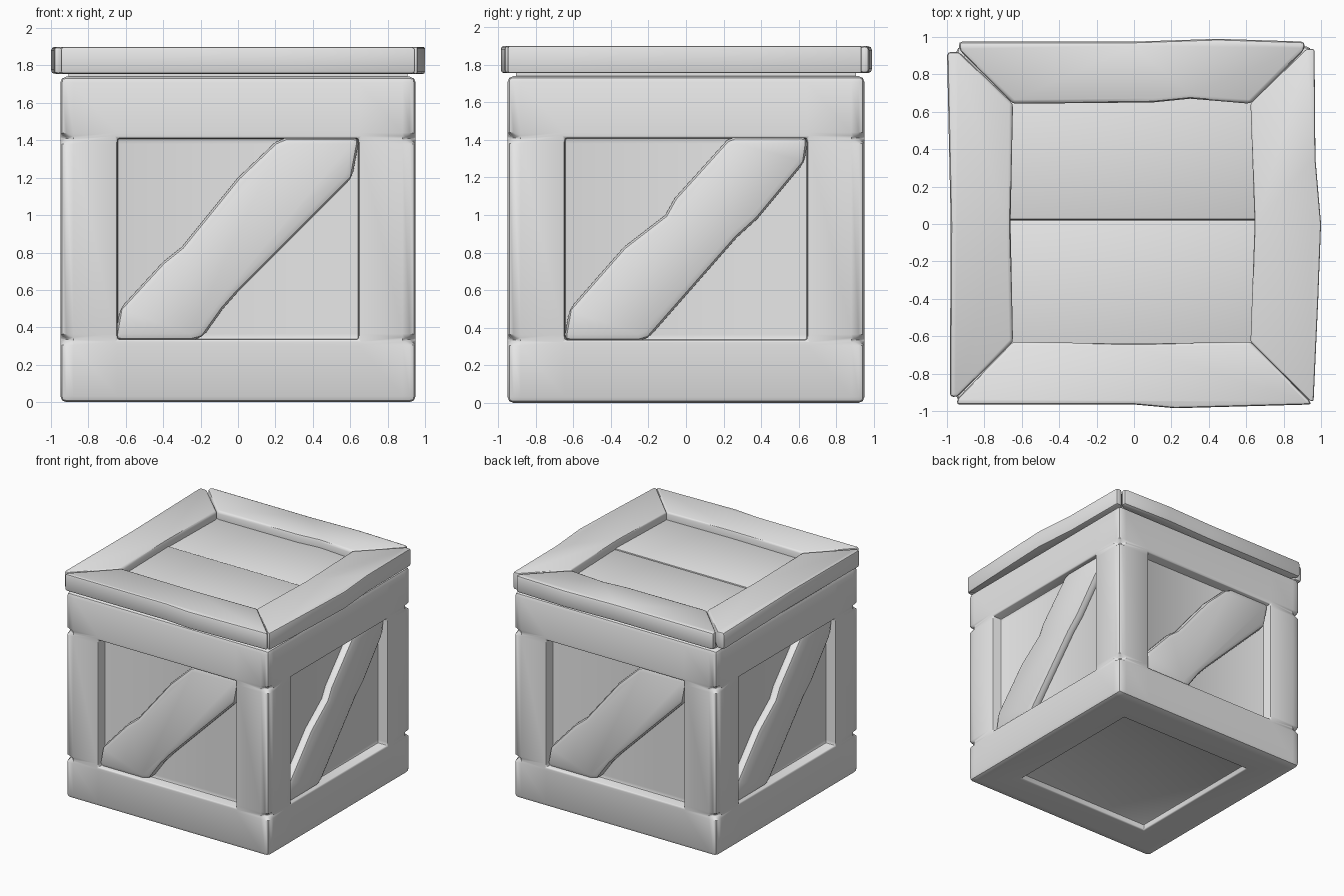
import bpy, bmesh, math
from mathutils import Vector, Matrix

if "Cube" in bpy.data.objects:
    bpy.data.objects.remove(bpy.data.objects["Cube"], do_unlink=True)

grey = bpy.data.materials.new("light grey")
grey.use_nodes = True
COLOR = (0.8, 0.8, 0.8, 1.0)
grey.diffuse_color = COLOR
for node in grey.node_tree.nodes:
    if node.type == 'BSDF_PRINCIPLED':
        node.inputs["Base Color"].default_value = COLOR


def finish(name, bm, bevel=0.0, segments=2, limit=30):
    """Turn a bmesh into a softly bevelled, smooth-shaded object."""
    bmesh.ops.recalc_face_normals(bm, faces=bm.faces)
    mesh = bpy.data.meshes.new(name)
    bm.to_mesh(mesh)
    bm.free()
    mesh.materials.append(grey)
    ob = bpy.data.objects.new(name, mesh)
    bpy.context.collection.objects.link(ob)
    for other in bpy.context.selected_objects:
        other.select_set(False)
    ob.select_set(True)
    bpy.context.view_layer.objects.active = ob
    if bevel:
        mod = ob.modifiers.new("Bevel", 'BEVEL')
        mod.width, mod.segments = bevel, segments
        mod.limit_method, mod.angle_limit = 'ANGLE', math.radians(limit)
        bpy.ops.object.modifier_apply(modifier=mod.name)
    bpy.ops.object.shade_smooth_by_angle(angle=math.radians(40))
    return ob


def box(name, lo, hi, bevel):
    lo, hi = Vector(lo), Vector(hi)
    bm = bmesh.new()
    bmesh.ops.create_cube(bm, size=1)
    for v in bm.verts:
        v.co = Vector(c * s for c, s in zip(v.co, hi - lo)) + (lo + hi) / 2
    return finish(name, bm, bevel)


def prism(name, outline, low, high, bevel, matrix=Matrix()):
    """Extrude a flat outline from height low to height high, then place it."""
    bm = bmesh.new()
    face = bm.faces.new([bm.verts.new((x, y, low)) for x, y in outline])
    ext = bmesh.ops.extrude_face_region(bm, geom=[face], use_keep_orig=True)
    top = [g for g in ext["geom"] if isinstance(g, bmesh.types.BMVert)]
    bmesh.ops.translate(bm, verts=top, vec=(0, 0, high - low))
    bm.transform(matrix)
    return finish(name, bm, bevel)


# Crate body: rounded box with a recessed panel in each side and in the base
HALF, TOP, WIN, LOW, HIGH = 0.95, 1.74, 0.645, 0.335, 1.41
bm = bmesh.new()
bmesh.ops.create_cube(bm, size=2)
for v in bm.verts:
    v.co = Vector((v.co.x * HALF, v.co.y * HALF, (v.co.z + 1) / 2 * TOP))
bmesh.ops.bevel(bm, geom=bm.edges[:], offset=0.032, segments=2, profile=0.5, affect='EDGES')
cuts = [((s * WIN, 0, 0), (1, 0, 0)) for s in (-1, 1)]
cuts += [((0, s * WIN, 0), (0, 1, 0)) for s in (-1, 1)]
cuts += [((0, 0, z + d), (0, 0, 1)) for z in (LOW, HIGH) for d in (-0.03, 0, 0.03)]
# extra cuts beside the corners keep the notches short
cuts += [((s * 0.88, 0, 0), (1, 0, 0)) for s in (-1, 1)]
cuts += [((0, s * 0.88, 0), (0, 1, 0)) for s in (-1, 1)]
for co, no in cuts:
    bmesh.ops.bisect_plane(bm, geom=bm.verts[:] + bm.edges[:] + bm.faces[:],
                           plane_co=co, plane_no=no, dist=1e-5)

# corner notches where the rails meet the posts
for v in bm.verts:
    if min(abs(v.co.x), abs(v.co.y)) > 0.9 and min(abs(v.co.z - LOW), abs(v.co.z - HIGH)) < 1e-3:
        v.co.x -= math.copysign(0.028, v.co.x)
        v.co.y -= math.copysign(0.028, v.co.y)

# push the panels in
for n, depth in ((Vector((1, 0, 0)), 0.09), (Vector((-1, 0, 0)), 0.09), (Vector((0, 1, 0)), 0.09),
                 (Vector((0, -1, 0)), 0.09), (Vector((0, 0, -1)), 0.05)):
    bm.normal_update()
    region = []
    for f in bm.faces:
        c = f.calc_center_median()
        inside = [abs(c[i]) < WIN for i in (0, 1) if abs(n[i]) < 0.5]
        if n.z == 0:
            inside.append(LOW < c.z < HIGH)
            reach = c.dot(n) > HALF - 0.002
        else:
            reach = c.z < 0.002
        if reach and all(inside) and f.normal.dot(n) > 0.99:
            region.append(f)
    ext = bmesh.ops.extrude_face_region(bm, geom=region)
    bmesh.ops.delete(bm, geom=[f for f in region if f.is_valid], context='FACES')
    verts = [g for g in ext["geom"] if isinstance(g, bmesh.types.BMVert)]
    bmesh.ops.translate(bm, verts=verts, vec=-n * depth)
finish("crate_body", bm, 0.012, 2, 60)

# Diagonal braces, one per side
brace_a = [(-0.66, 0.33), (-0.63, 0.5), (-0.4, 0.75), (-0.3, 0.83), (0.0, 1.2), (0.2, 1.39),
           (0.26, 1.415), (0.65, 1.415), (0.61, 1.2), (0.0, 0.59), (-0.08, 0.5), (-0.19, 0.345), (-0.25, 0.33)]
brace_b = [(-0.65, 0.33), (-0.62, 0.5), (-0.33, 0.83), (-0.11, 1.0), (-0.06, 1.09), (0.22, 1.4),
           (0.26, 1.415), (0.65, 1.415), (0.63, 1.28), (0.38, 0.98), (0.27, 0.88), (-0.2, 0.345), (-0.25, 0.33)]
upright = Matrix.Rotation(math.pi / 2, 4, 'X')
for i, side in enumerate(("front", "right", "back", "left")):
    turn = Matrix.Rotation(i * math.pi / 2, 4, 'Z')
    prism(side + "_brace", (brace_a, brace_b)[i % 2], 0.83, 0.925, 0.035, turn @ upright)

# Neck between body and lid
box("lid_neck", (-0.905, -0.905, 1.70), (0.905, 0.905, 1.78), 0)

# Lid frame: four mitred planks with slightly uneven edges
planks = {
    "lid_front_plank": [(-0.95, -0.965), (0, -0.965), (0.22, -0.985), (0.95, -0.965), (0.935, -0.94),
                        (0.623, -0.63), (0, -0.64), (-0.647, -0.63), (-0.94, -0.93)],
    "lid_right_plank": [(0.96, -0.95), (0.985, -0.4), (1.0, 0), (0.97, 0.35), (0.965, 0.935), (0.92, 0.935),
                        (0.623, 0.643), (0.645, 0), (0.623, -0.63), (0.94, -0.945)],
    "lid_back_plank": [(0.915, 0.975), (0.45, 0.99), (0.0, 0.975), (-0.94, 0.975), (-0.93, 0.925),
                       (-0.647, 0.643), (0.1, 0.65), (0.3, 0.67), (0.623, 0.643), (0.91, 0.93)],
    "lid_left_plank": [(-1.0, 0.92), (-0.98, 0.0), (-0.985, -0.925), (-0.945, -0.925),
                       (-0.647, -0.63), (-0.66, 0), (-0.647, 0.643), (-0.935, 0.92)],
}
for name, outline in planks.items():
    prism(name, outline, 1.755, 1.90, 0.022)

# Sunken lid boards
box("lid_panel_front", (-0.7, -0.7, 1.72), (0.7, 0.022, 1.835), 0.012)
box("lid_panel_back", (-0.7, 0.022, 1.72), (0.7, 0.72, 1.83), 0.012)
